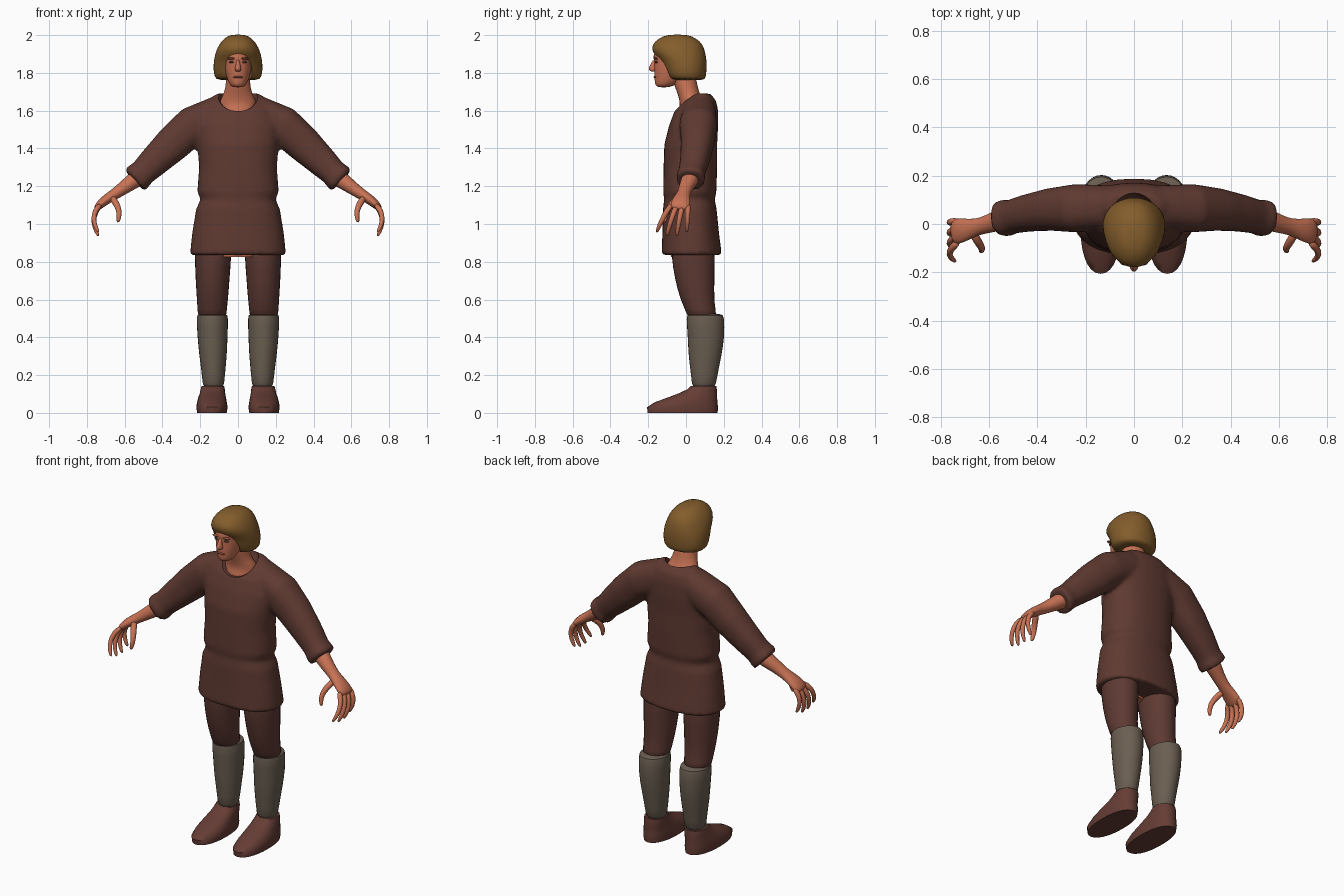
import bpy, bmesh, math
from mathutils import Vector

if "Cube" in bpy.data.objects:
    bpy.data.objects.remove(bpy.data.objects["Cube"], do_unlink=True)


def material(name, rgb):
    m = bpy.data.materials.new(name)
    m.use_nodes = True
    m.diffuse_color = (*rgb, 1)
    m.node_tree.nodes["Principled BSDF"].inputs["Base Color"].default_value = (*rgb, 1)
    return m


SKIN = material("skin", (0.58, 0.17, 0.09))
LIPS = material("dark_skin", (0.36, 0.10, 0.06))
EYES = material("eye_dark", (0.07, 0.035, 0.025))
HAIR = material("hair_brown", (0.23, 0.11, 0.025))
CLOTH = material("tunic_brown", (0.115, 0.042, 0.031))
TROUSERS = material("trouser_brown", (0.11, 0.041, 0.032))
SOCK = material("wrap_grey", (0.145, 0.113, 0.083))
LEATHER = material("boot_brown", (0.13, 0.046, 0.035))


def upright(rows):
    """Horizontal rings from (x, y, z, x radius, y radius)."""
    return [(Vector((x, y, z)), Vector((a, 0, 0)), Vector((0, b, 0))) for x, y, z, a, b in rows]


def along(rows):
    """Rings square to a path from (x, y, z, y radius, other radius)."""
    pts = [Vector(r[:3]) for r in rows]
    rings = []
    for i, r in enumerate(rows):
        t = (pts[min(i + 1, len(pts) - 1)] - pts[max(i - 1, 0)]).normalized()
        v = Vector((0, 1, 0))
        v = (v - t * v.dot(t)).normalized()
        rings.append((pts[i], v * r[3], t.cross(v) * r[4]))
    return rings


def mirrored(rows, side):
    return [(r[0] * side, *r[1:]) for r in rows]


def add_loft(bm, rings, n, p):
    def power(c):
        return math.copysign(abs(c) ** (2 / p), c)
    loops = []
    for c, u, v in rings:
        angles = [2 * math.pi * k / n for k in range(n)]
        loops.append([bm.verts.new(c + u * power(math.cos(a)) + v * power(math.sin(a))) for a in angles])
    for lo, hi in zip(loops, loops[1:]):
        for k in range(n):
            bm.faces.new((lo[k], lo[(k + 1) % n], hi[(k + 1) % n], hi[k]))
    bm.faces.new(loops[0][::-1])
    bm.faces.new(loops[-1])


def smooth(ob):
    bpy.ops.object.select_all(action="DESELECT")
    ob.select_set(True)
    bpy.context.view_layer.objects.active = ob
    bpy.ops.object.shade_smooth_by_angle(angle=math.radians(50))


def modify(ob, kind, **settings):
    mod = ob.modifiers.new(kind.lower(), kind)
    for key, value in settings.items():
        setattr(mod, key, value)
    bpy.context.view_layer.objects.active = ob
    bpy.ops.object.modifier_apply(modifier=mod.name)


def part(name, lofts, mat, n=14, p=2.0, subdivide=True):
    bm = bmesh.new()
    for rings in lofts:
        add_loft(bm, rings, n, p)
    bmesh.ops.recalc_face_normals(bm, faces=bm.faces)
    mesh = bpy.data.meshes.new(name)
    bm.to_mesh(mesh)
    bm.free()
    mesh.materials.append(mat)
    ob = bpy.data.objects.new(name, mesh)
    bpy.context.collection.objects.link(ob)
    if subdivide:
        modify(ob, "SUBSURF", levels=1)
    smooth(ob)
    return ob


def ball(name, loc, scale, mat):
    bpy.ops.mesh.primitive_uv_sphere_add(segments=32, ring_count=16, location=loc)
    ob = bpy.context.object
    ob.name = name
    ob.scale = scale
    ob.data.materials.append(mat)
    smooth(ob)
    return ob


def carve(ob, loc, scale, mat):
    cutter = ball("cutter", loc, scale, mat)
    cutter.hide_render = True
    bpy.context.view_layer.update()
    modify(ob, "BOOLEAN", object=cutter, operation="DIFFERENCE")
    bpy.data.objects.remove(cutter, do_unlink=True)
    smooth(ob)


# Tunic: body and sleeves fused into one cloth surface, with a scooped neck
body = [(0, .03, .835, .255, .16), (0, .025, .95, .243, .15), (0, .02, 1.08, .222, .142),
        (0, .018, 1.13, .198, .134), (0, .02, 1.17, .216, .141), (0, .023, 1.3, .206, .142),
        (0, .025, 1.42, .215, .14), (0, .04, 1.52, .225, .13), (0, .055, 1.6, .2, .115),
        (0, .07, 1.65, .165, .09), (0, .08, 1.69, .115, .05)]
sleeve = [(.1, .07, 1.585, .09, .095), (.24, .065, 1.522, .1, .102), (.343, .06, 1.427, .088, .096),
          (.44, .045, 1.335, .077, .082), (.505, .03, 1.272, .07, .071),
          (.53, .025, 1.248, .077, .077), (.548, .023, 1.231, .075, .075)]
tunic = part("tunic", [upright(body)] + [along(mirrored(sleeve, s)) for s in (1, -1)],
             CLOTH, n=32, p=2.3, subdivide=False)
modify(tunic, "REMESH", mode="VOXEL", voxel_size=.013)
modify(tunic, "SMOOTH", factor=.5, iterations=4)
carve(tunic, (0, -.03, 1.70), (.115, .16, .105), CLOTH)

# Neck, lower body and head
part("neck", [upright([(0, .04, 1.57, .095, .09), (0, .04, 1.6, .1, .085), (0, .04, 1.63, .104, .074),
                       (0, .025, 1.66, .095, .062), (0, .01, 1.7, .072, .06),
                       (0, -.005, 1.75, .066, .065), (0, -.02, 1.82, .06, .06)])], SKIN)
part("lower_body", [upright([(0, -.02, .824, .09, .06), (0, -.02, .9, .1, .08)])], SKIN, subdivide=False)
part("head", [upright([(0, -.12, 1.722, .03, .035), (0, -.105, 1.742, .048, .062),
                       (0, -.085, 1.775, .062, .084), (0, -.08, 1.8, .068, .091),
                       (0, -.075, 1.83, .074, .096), (0, -.07, 1.865, .076, .101),
                       (0, -.07, 1.89, .077, .109), (0, -.06, 1.93, .07, .1),
                       (0, -.05, 1.97, .045, .07)])], SKIN)
part("nose", [upright([(0, -.165, 1.872, .008, .01), (0, -.172, 1.842, .012, .018),
                       (0, -.178, 1.82, .019, .024), (0, -.17, 1.806, .016, .018)])], SKIN)
ball("mouth", (0, -.162, 1.778), (.026, .01, .006), LIPS)
for side, label in ((1, "left"), (-1, "right")):
    ball(label + "_eye", (side * .032, -.157, 1.857), (.015, .008, .006), EYES)
    ball(label + "_brow", (side * .034, -.16, 1.876), (.023, .012, .006), LIPS)

# Hair: a bob with the face opening scooped out under the fringe
hair = part("hair", [upright([(0, .01, 1.76, .108, .088), (0, 0, 1.775, .126, .106),
                              (0, -.005, 1.82, .133, .116), (0, -.015, 1.87, .129, .126),
                              (0, -.04, 1.91, .12, .143), (0, -.045, 1.95, .102, .137),
                              (0, -.045, 1.98, .077, .105), (0, -.045, 2.004, .042, .056)])],
            HAIR, n=20, p=2.1)
carve(hair, (.012, -.16, 1.79), (.075, .13, .105), HAIR)

# Limbs
forearm = [(.49, .035, 1.27, .05, .05), (.545, .022, 1.236, .048, .046), (.6, 0, 1.195, .039, .037),
           (.65, -.012, 1.16, .034, .03), (.69, -.022, 1.135, .046, .028),
           (.73, -.03, 1.105, .056, .024), (.754, -.034, 1.075, .05, .016)]
thumb = [(.67, -.03, 1.145, .02, .02), (.645, -.075, 1.11, .019, .019), (.628, -.1, 1.07, .016, .016),
         (.63, -.11, 1.03, .013, .013), (.637, -.113, 1.008, .008, .008)]
finger = [(.725, 0, 1.105, .016), (.757, .35, 1.065, .016), (.767, .65, 1.01, .014),
          (.752, .9, .962, .012), (.737, 1, .934, .007)]
trouser = [(.132, .037, .92, .1, .115), (.132, .037, .83, .1, .119), (.135, .046, .7, .092, .107),
           (.135, .06, .6, .085, .092), (.137, .075, .55, .08, .083), (.137, .09, .49, .078, .08)]
wrap = [(.136, .1, .528, .081, .096), (.136, .102, .51, .087, .104), (.135, .107, .4, .082, .1),
        (.132, .1, .3, .075, .09), (.13, .097, .2, .062, .071), (.13, .093, .11, .057, .064)]
boot = [(.138, -.018, 0, .078, .185), (.138, -.018, .03, .083, .188), (.138, 0, .056, .079, .166),
        (.137, .035, .082, .073, .13), (.135, .065, .105, .067, .1), (.134, .085, .125, .064, .078),
        (.133, .093, .142, .06, .068)]

for side, label in ((1, "left"), (-1, "right")):
    part(label + "_forearm", [along(mirrored(forearm, side))], SKIN)
    part(label + "_thumb", [along(mirrored(thumb, side))], SKIN, n=8)
    for i, finger_name in enumerate(("index", "middle", "ring", "little")):
        base, tip = -.072 + .028 * i, -.155 + .053 * i
        lift = .02 if i in (0, 3) else 0
        rows = [(x, base + (tip - base) * f, z + lift * f, r, r) for x, f, z, r in finger]
        part(f"{label}_{finger_name}_finger", [along(mirrored(rows, side))], SKIN, n=8)
    part(label + "_trouser_leg", [upright(mirrored(trouser, side))], TROUSERS)
    part(label + "_leg_wrap", [upright(mirrored(wrap, side))], SOCK)
    part(label + "_boot", [upright(mirrored(boot, side))], LEATHER, n=28, p=2.2, subdivide=False)
